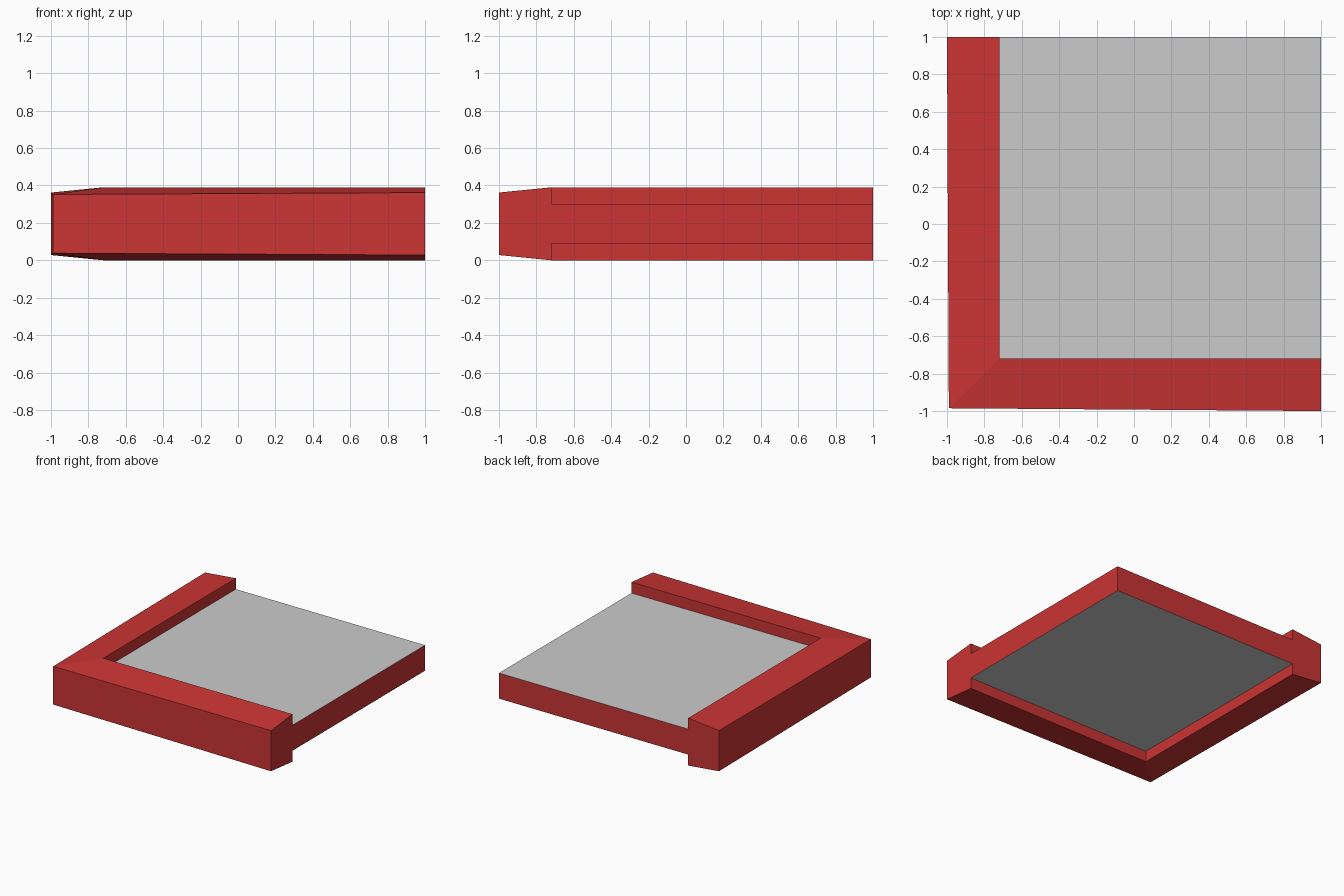
import bpy, bmesh

if "Cube" in bpy.data.objects:
    bpy.data.objects.remove(bpy.data.objects["Cube"])


def material(name, rgb):
    m = bpy.data.materials.new(name)
    m.diffuse_color = (*rgb, 1)
    m.use_nodes = True
    m.node_tree.nodes["Principled BSDF"].inputs["Base Color"].default_value = m.diffuse_color
    return m


red = material("red", (0.60, 0.035, 0.035))
grey = material("light grey", (0.60, 0.60, 0.60))

INNER = -0.72                  # inner edge of the raised border
HEIGHT = 0.39
PLATE_LOW, PLATE_TOP = 0.09, 0.30


def finish(name, bm, mats):
    bmesh.ops.recalc_face_normals(bm, faces=bm.faces)
    me = bpy.data.meshes.new(name)
    for m in mats:
        me.materials.append(m)
    bm.to_mesh(me)
    bm.free()
    ob = bpy.data.objects.new(name, me)
    bpy.context.collection.objects.link(ob)
    return ob


# Border: one profile swept along two sides, mitred at the corner
# Each station: outer xy, inner xy, bevel drop at the outer edge
stations = [((1, -1), (1, INNER), 0.028),
            ((-0.99, -0.985), (INNER, INNER), 0.038),
            ((-1, 1), (INNER, 1), 0.028)]
bm = bmesh.new()
rings = []
for outer, inner, drop in stations:
    profile = [(inner, PLATE_TOP), (inner, HEIGHT), (outer, HEIGHT - drop),
               (outer, drop), (inner, 0), (inner, PLATE_LOW)]
    rings.append([bm.verts.new((*xy, z)) for xy, z in profile])
for a, b in zip(rings, rings[1:]):
    for i in range(5):         # the strip behind the plate stays open
        bm.faces.new((a[i], a[i + 1], b[i + 1], b[i]))
for end in (rings[0], rings[-1]):
    bm.faces.new(end)
finish("border", bm, [red])

# Plate: box between the border arms, grey above and below, red at the edges
bm = bmesh.new()
bmesh.ops.create_cube(bm, size=1)
mid, side = (1 + INNER) / 2, 1 - INNER
for v in bm.verts:
    v.co = (mid + v.co.x * side, mid + v.co.y * side,
            PLATE_TOP if v.co.z > 0 else PLATE_LOW)
bm.normal_update()
hidden = [f for f in bm.faces if min(f.normal.x, f.normal.y) < -0.5]
for f in bm.faces:
    f.material_index = 1 if abs(f.normal.z) > 0.5 else 0
bmesh.ops.delete(bm, geom=hidden, context='FACES_ONLY')
finish("plate", bm, [red, grey])
